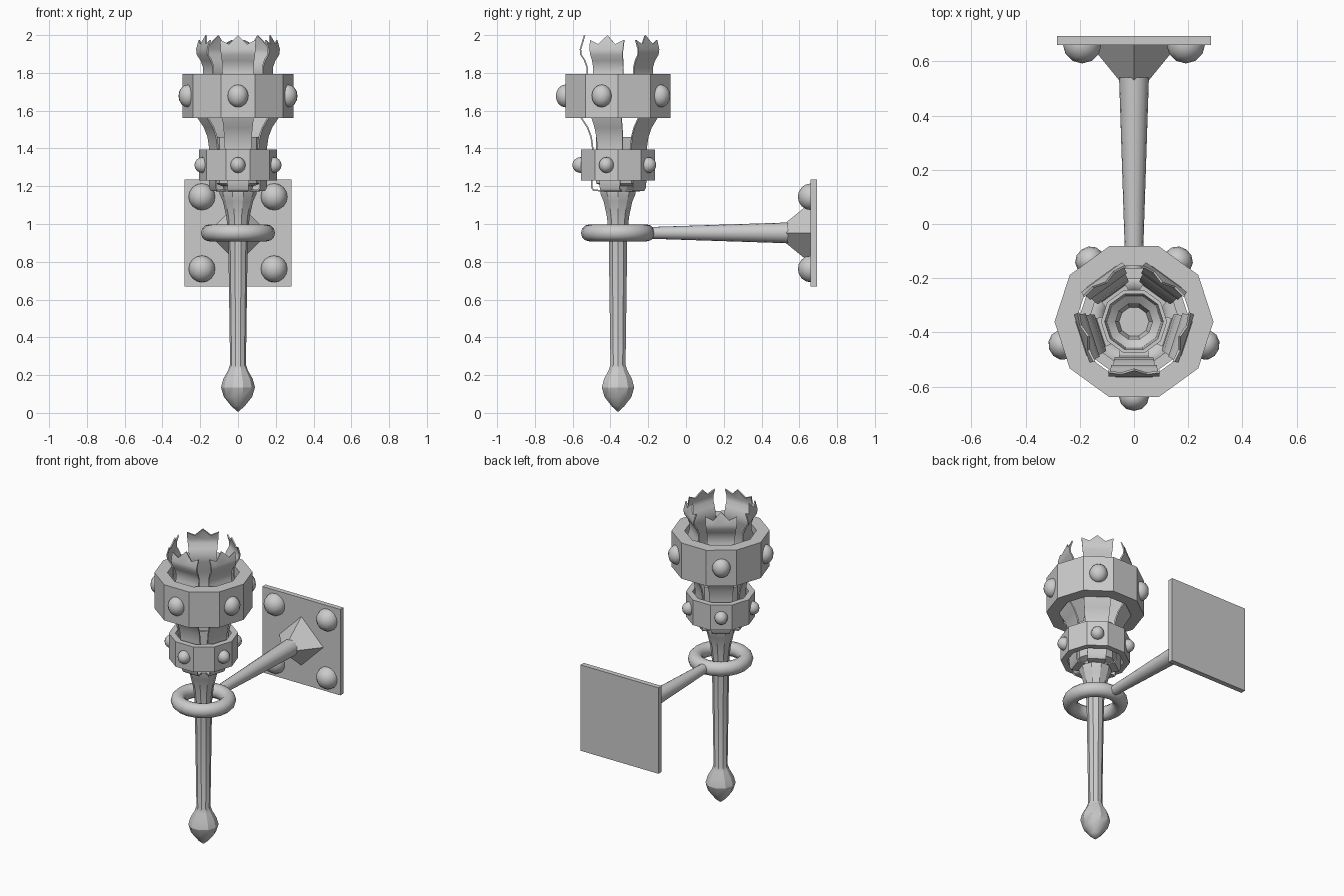
import bpy, bmesh
from math import cos, sin, pi, radians
from mathutils import Matrix, Vector

if "Cube" in bpy.data.objects:
    bpy.data.objects.remove(bpy.data.objects["Cube"], do_unlink=True)

TORCH = Vector((0, -0.36, 0))      # torch axis
ARM_Z = 0.953                      # height of bracket
FIVE = [radians(-90 + 72 * i) for i in range(5)]


def finish(name, bm, smooth=30):
    """Turn a bmesh into a named object, smooth with sharp edges kept."""
    bmesh.ops.recalc_face_normals(bm, faces=bm.faces)
    mesh = bpy.data.meshes.new(name)
    bm.to_mesh(mesh)
    bm.free()
    obj = bpy.data.objects.new(name, mesh)
    bpy.context.collection.objects.link(obj)
    bpy.ops.object.select_all(action='DESELECT')
    obj.select_set(True)
    bpy.context.view_layer.objects.active = obj
    bpy.ops.object.shade_smooth_by_angle(angle=radians(smooth))
    return obj


def lathe(name, profile, closed=False, sides=10, smooth=30):
    """Revolve (radius, z) points around the torch axis."""
    bm = bmesh.new()
    rings = [[bm.verts.new(TORCH + Vector((r * cos(a), r * sin(a), z)))
              for a in (2 * pi * i / sides for i in range(sides))]
             for r, z in profile]
    pairs = list(zip(rings, rings[1:]))
    if closed:
        pairs.append((rings[-1], rings[0]))
    for low, high in pairs:
        for i in range(sides):
            j = (i + 1) % sides
            bm.faces.new((low[i], low[j], high[j], high[i]))
    bmesh.ops.remove_doubles(bm, verts=bm.verts, dist=0.0005)
    return finish(name, bm, smooth)


def band(name, inner, outer, bottom, top):
    return lathe(name, [(inner, bottom), (outer, bottom), (outer, top), (inner, top)], True)


def dome(name, place, size, matrix=Matrix()):
    bm = bmesh.new()
    bmesh.ops.create_uvsphere(bm, u_segments=12, v_segments=8, radius=1)
    bmesh.ops.transform(bm, verts=bm.verts,
                        matrix=Matrix.Translation(place) @ matrix @ Matrix.Diagonal((*size, 1)))
    return finish(name, bm, 60)


def cone_along_y(name, y0, y1, r0, r1, sides):
    bm = bmesh.new()
    bmesh.ops.create_cone(bm, cap_ends=True, segments=sides, radius1=r0, radius2=r1, depth=y1 - y0)
    move = Matrix.Translation((0, (y0 + y1) / 2, ARM_Z))
    bmesh.ops.transform(bm, verts=bm.verts, matrix=move @ Matrix.Rotation(-pi / 2, 4, 'X'))
    return finish(name, bm)


# Handle with pommel, flared neck and hollow top
lathe("handle", [(0, 0.005), (0.035, 0.035), (0.075, 0.085), (0.09, 0.135), (0.078, 0.18),
                 (0.052, 0.225), (0.042, 0.255), (0.052, 0.95), (0.062, 1.04), (0.08, 1.12),
                 (0.098, 1.16), (0.098, 1.175), (0.068, 1.175), (0.055, 1.12), (0, 1.12)])

# Inner cup, open at the top
lathe("inner_cup", [(0.068, 1.17), (0.082, 1.2), (0.122, 1.215), (0.122, 1.46),
                    (0.108, 1.46), (0.1, 1.225), (0.068, 1.2)], True)

# Two faceted bands with studs
band("lower_band", 0.168, 0.207, 1.23, 1.395)
band("upper_band", 0.215, 0.293, 1.56, 1.795)
for label, reach, z, size in (("lower", 0.197, 1.312, (0.045, 0.04, 0.042)),
                              ("upper", 0.279, 1.678, (0.05, 0.055, 0.06))):
    for i, a in enumerate(FIVE):
        spot = TORCH + Vector((reach * cos(a), reach * sin(a), z))
        dome(f"{label}_stud_{i + 1}", spot, size, Matrix.Rotation(a, 4, 'Z'))

# Curved petals ending in a three-pointed crown: radius, height, half width
PETAL = [(0.085, 1.172, 0.05), (0.132, 1.175, 0.055), (0.142, 1.19, 0.055),
         (0.144, 1.24, 0.06), (0.138, 1.4, 0.07), (0.146, 1.46, 0.073),
         (0.165, 1.51, 0.077), (0.198, 1.56, 0.083), (0.207, 1.62, 0.085),
         (0.198, 1.71, 0.085), (0.168, 1.79, 0.083), (0.168, 1.83, 0.084),
         (0.18, 1.865, 0.086), (0.2, 1.895, 0.09), (0.203, 1.925, 0.093)]
CROWN = (1.975, 1.952, 2.0, 1.952, 1.975)


def petal(name, angle):
    bm = bmesh.new()
    columns = (-1, -0.5, 0, 0.5, 1)
    rows = [[bm.verts.new((r, w * u, z)) for u in columns] for r, z, w in PETAL]
    rows.append([bm.verts.new((0.203 - 0.3 * (z - 1.925), 0.095 * u, z))
                 for u, z in zip(columns, CROWN)])
    for low, high in zip(rows, rows[1:]):
        for i in range(4):
            bm.faces.new((low[i], low[i + 1], high[i + 1], high[i]))
    bmesh.ops.recalc_face_normals(bm, faces=bm.faces)
    bmesh.ops.solidify(bm, geom=bm.faces[:], thickness=0.008)
    bmesh.ops.transform(bm, verts=bm.verts,
                        matrix=Matrix.Translation(TORCH) @ Matrix.Rotation(angle, 4, 'Z'))
    return finish(name, bm, 35)


for i, a in enumerate(FIVE):
    petal(f"petal_{i + 1}", a)

# Holding ring
lathe("holding_ring", [(0.151 + 0.045 * cos(t), ARM_Z + 0.045 * sin(t))
                       for t in (2 * pi * k / 12 for k in range(12))], True, 20, 40)

# Bracket arm and its four-sided foot
cone_along_y("bracket_arm", -0.19, 0.54, 0.031, 0.055, 16)
cone_along_y("bracket_foot", 0.53, 0.665, 0.055, 0.165, 4)

# Wall plate with four rivets
bm = bmesh.new()
bmesh.ops.create_cube(bm, size=1)
bmesh.ops.transform(bm, verts=bm.verts, matrix=Matrix.Translation((0, 0.676, ARM_Z))
                    @ Matrix.Diagonal((0.568, 0.033, 0.566, 1)))
finish("wall_plate", bm)
for side, x in (("right", -0.191), ("left", 0.191)):
    for level, z in (("lower", -0.191), ("upper", 0.191)):
        dome(f"{level}_{side}_rivet", (x, 0.662, ARM_Z + z), (0.071, 0.07, 0.071))
# Keep the rivets from poking through the back of the plate
for obj in [o for o in bpy.context.collection.objects if o.name.endswith("_rivet")]:
    bm = bmesh.new()
    bm.from_mesh(obj.data)
    bmesh.ops.bisect_plane(bm, geom=bm.verts[:] + bm.edges[:] + bm.faces[:],
                           plane_co=(0, 0.67, 0), plane_no=(0, 1, 0), clear_outer=True)
    bm.to_mesh(obj.data)
    bm.free()
